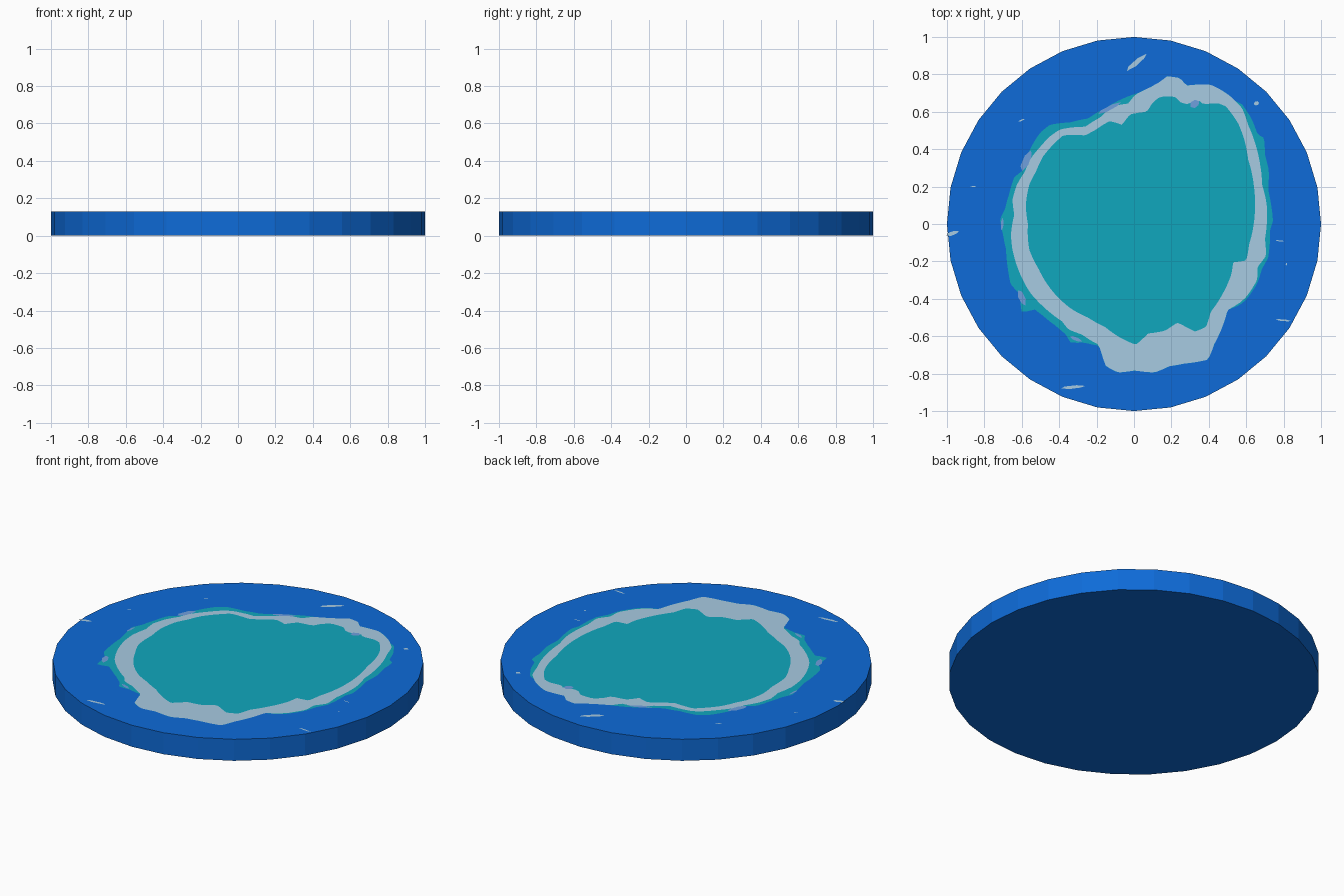
import bpy, bmesh, math

SIDES, SUB, H = 32, 8, 0.128
N = SIDES * SUB


def material(name, rgb):
    lin = [(c / 255 / 12.92) if c < 10 else ((c / 255 + 0.055) / 1.055) ** 2.4 for c in rgb]
    m = bpy.data.materials.new(name)
    m.diffuse_color = (*lin, 1)
    return m


blue = material("deep_blue", (14, 107, 216))
teal = material("teal", (16, 167, 189))
foam = material("pale_foam", (167, 203, 226))
peri = material("periwinkle", (112, 160, 222))

# Shoreline outlines, in hundredths of a unit around the disc centre (x, y)
INNER = [14, 68, 22, 68, 25, 65, 28, 64, 35, 66, 37, 64, 45, 64.5, 49, 63, 55.6, 54, 59, 45, 61, 34.5,
         64, 21, 64.7, 10, 64, 0, 61.5, -11, 60, -19.5, 53, -20.5, 52, -27, 47, -38, 41, -47, 38.5, -55,
         32.6, -57.5, 26, -54, 23, -52.7, 16.6, -57, 7.5, -58.5, 1, -64.5, -5, -62, -15.5, -55, -24.6, -50,
         -34, -45, -43, -36.6, -51, -24, -56, -13.6, -56.7, 0, -57.8, 10, -56, 21, -52.4, 28, -48.7, 36,
         -42, 43.6, -38, 47.3, -26, 47.3, -21, 50, -13, 55, -6.4, 53, -2, 58.6, 7, 60, 10, 65]
FOAM = [14, 76, 17.6, 79, 24.6, 78, 28, 74, 40.6, 74.6, 46, 72, 51, 68.7, 57.8, 62, 61, 53, 65, 42.5,
        67.4, 32, 68.5, 21, 71, 10, 71, 0, 70, -8, 70.6, -17, 66, -23, 65.8, -30, 60, -39, 56.7, -42,
        50, -46, 47.6, -54, 43, -64, 39.6, -72.5, 27, -74.6, 19, -76, 11, -79.4, 0.5, -78.3, -8.6, -79.4,
        -15, -76, -18, -67, -19, -64.5, -28, -59, -35, -56.4, -38.5, -52, -47.6, -45, -55.6, -36.6,
        -62, -24, -65, -13.6, -65.8, -5.6, -64, 5, -65, 13, -62.6, 21, -58.3, 28, -55.6, 34.5, -50, 41.4,
        -45, 46.8, -39.6, 50.5, -26, 52, -18, 57, -11.8, 62.8, -3, 64.4, 0.5, 69, 8.6, 73]
SHALLOW = [57.8, 64, 63, 56, 66, 48, 69.5, 46, 70, 37, 72, 29, 71.7, 18.4, 73.3, 10.4, 74.3, 1.3, 72.7, -3,
           71.7, -18, 68.4, -24, 65.8, -32, 60, -40.4, 57, -43, 50, -46, -19, -65, -26.7, -63.4, -34, -63.4,
           -36.4, -59, -42, -54.3, -48.7, -49, -53, -45.7, -60, -47.3, -61, -37.7, -66, -32, -67.4, -24,
           -68.4, -13.6, -70, -5.6, -71.7, 2.4, -69, 7.8, -66.8, 15.8, -64, 25, -58.8, 29, -55.6, 40,
           -50, 49, -45, 53, -34, 54.3, -24.6, 56.4, -15.5, 61.8]


def radii(flat):
    """Sample an outline as a radius for each of N directions."""
    pts = sorted((math.atan2(y, x) % math.tau, math.hypot(x, y) / 100)
                 for x, y in zip(flat[::2], flat[1::2]))
    pts = [(pts[-1][0] - math.tau, pts[-1][1])] + pts + [(pts[0][0] + math.tau, pts[0][1])]
    out = []
    for i in range(N):
        a = math.tau * i / N
        for (a0, r0), (a1, r1) in zip(pts, pts[1:]):
            if a0 <= a <= a1:
                t = (a - a0) / max(a1 - a0, 1e-9)
                out.append(r0 + (r1 - r0) * t)
                break
    return out


half = math.pi / SIDES
rim = [math.cos(half) / math.cos((math.tau * i / N) % (2 * half) - half) for i in range(N)]
r1 = radii(INNER)
r2 = [max(a, b + 0.01) for a, b in zip(radii(FOAM), r1)]
r3 = [max(a, b + 0.0005) for a, b in zip(radii(SHALLOW), r2)]

# Disc whose top is divided into water, foam, shallow and border bands
bm = bmesh.new()


def ring(rs):
    return [bm.verts.new((r * math.cos(math.tau * i / N), r * math.sin(math.tau * i / N), H))
            for i, r in enumerate(rs)]


rings = [ring(r) for r in (r1, r2, r3, rim)]
centre = bm.verts.new((0, 0, H))
for i in range(N):
    j = (i + 1) % N
    bm.faces.new((centre, rings[0][i], rings[0][j])).material_index = 1
    for k, mat in enumerate((2, 1, 0)):
        a, b = rings[k], rings[k + 1]
        bm.faces.new((a[i], b[i], b[j], a[j])).material_index = mat

# Straight sides and underside
base = [bm.verts.new((math.cos(math.tau * s / SIDES), math.sin(math.tau * s / SIDES), 0))
        for s in range(SIDES)]
for s in range(SIDES):
    top = [rings[3][(s * SUB + k) % N] for k in range(SUB, -1, -1)]
    bm.faces.new([base[s], base[(s + 1) % SIDES]] + top)
bm.faces.new(base[::-1])


def finish(bm, name, mats):
    me = bpy.data.meshes.new(name)
    bm.to_mesh(me)
    bm.free()
    for m in mats:
        me.materials.append(m)
    ob = bpy.data.objects.new(name, me)
    bpy.context.collection.objects.link(ob)


finish(bm, "water_disc", (blue, teal, foam))


# Small painted flecks: x, y, half length, half width, angle in degrees
def flecks(name, mat, spots):
    bm = bmesh.new()
    for x, y, l, w, deg in spots:
        c, s = math.cos(math.radians(deg)), math.sin(math.radians(deg))
        shape = [(-l, -w * .3), (-l * .3, -w), (l * .6, -w * .6), (l, w * .2), (l * .3, w), (-l * .7, w * .7)]
        bm.faces.new([bm.verts.new((x + u * c - v * s, y + u * s + v * c, H + 0.001)) for u, v in shape])
    finish(bm, name, [mat])


flecks("foam_flecks", foam, [
    (0.015, 0.865, 0.07, 0.014, 38), (-0.97, -0.05, 0.035, 0.011, 15), (0.655, 0.645, 0.014, 0.012, 0),
    (-0.325, -0.872, 0.065, 0.009, 4), (0.80, -0.515, 0.042, 0.005, -6), (-0.86, 0.20, 0.015, 0.003, 5),
    (-0.60, 0.555, 0.02, 0.004, 20), (0.78, -0.09, 0.025, 0.003, -5), (0.815, -0.215, 0.008, 0.004, 80)])
flecks("shallow_flecks", peri, [
    (-0.13, 0.62, 0.07, 0.012, 25), (0.325, 0.642, 0.028, 0.021, 20), (-0.575, 0.34, 0.06, 0.02, 62),
    (-0.60, -0.395, 0.045, 0.018, -70), (-0.705, 0.0, 0.035, 0.007, 85), (-0.31, -0.615, 0.035, 0.01, -25)])
